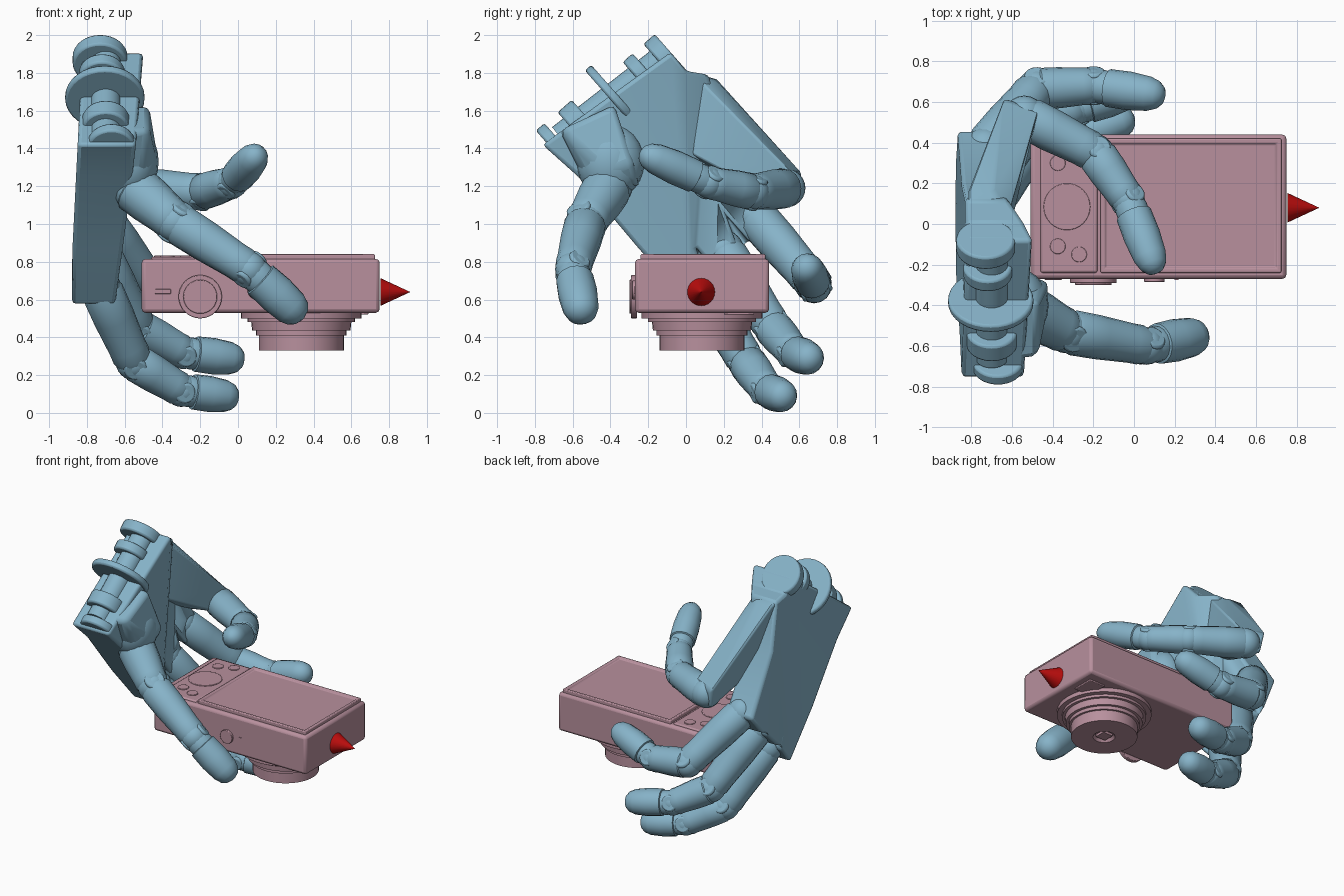
import bpy, bmesh
from math import cos, sin, pi
from mathutils import Vector as V

if "Cube" in bpy.data.objects:
    bpy.data.objects.remove(bpy.data.objects["Cube"])

def mat(name, c):
    m = bpy.data.materials.new(name)
    m.diffuse_color = (*c, 1)
    m.use_nodes = True
    m.node_tree.nodes["Principled BSDF"].inputs["Base Color"].default_value = m.diffuse_color
    return m

BLUE = mat("hand_blue", (0.24, 0.45, 0.58))
PINK = mat("camera_pink", (0.48, 0.28, 0.34))
RED = mat("arrow_red", (0.5, 0.004, 0.004))

def finish(name, bm, m, bevel=0, seg=2):
    bmesh.ops.recalc_face_normals(bm, faces=bm.faces)
    me = bpy.data.meshes.new(name)
    bm.to_mesh(me)
    bm.free()
    o = bpy.data.objects.new(name, me)
    bpy.context.collection.objects.link(o)
    me.materials.append(m)
    if bevel:
        b = o.modifiers.new("bevel", 'BEVEL')
        b.width, b.segments, b.limit_method, b.angle_limit = bevel, seg, 'ANGLE', 0.5
    bpy.ops.object.select_all(action='DESELECT')
    o.select_set(True)
    bpy.context.view_layer.objects.active = o
    bpy.ops.object.shade_smooth_by_angle(angle=0.6)
    return o

def lathe(name, a, b, prof, m, n=24, bevel=0):
    """Loft circles (t along a-b, radius) into a closed solid."""
    a, b = V(a), V(b)
    q = (b - a).to_track_quat('Z', 'Y')
    bm = bmesh.new()
    rings = [[bm.verts.new(a.lerp(b, t) + q @ V((r * cos(2 * pi * i / n), r * sin(2 * pi * i / n), 0)))
              for i in range(n)] for t, r in prof]
    for p, s in zip(rings, rings[1:]):
        for i in range(n):
            bm.faces.new((p[i], p[(i + 1) % n], s[(i + 1) % n], s[i]))
    bm.faces.new(rings[0][::-1])
    bm.faces.new(rings[-1])
    return finish(name, bm, m, bevel)

def disc(name, c, axis, r, h, m, bevel=0, n=32):
    c, d = V(c), V(axis).normalized() * h / 2
    return lathe(name, c - d, c + d, [(0, r), (1, r)], m, n, bevel)

def hull(name, pts, m, bevel=0):
    bm = bmesh.new()
    for p in pts:
        bm.verts.new(p)
    r = bmesh.ops.convex_hull(bm, input=bm.verts)
    bmesh.ops.delete(bm, geom=list({g for g in r["geom_interior"] if isinstance(g, bmesh.types.BMVert)}), context='VERTS')
    bmesh.ops.dissolve_limit(bm, angle_limit=0.03, verts=bm.verts, edges=bm.edges)
    return finish(name, bm, m, bevel)

def box(name, lo, hi, m, bevel=0):
    return hull(name, [(x, y, z) for x in (lo[0], hi[0]) for y in (lo[1], hi[1]) for z in (lo[2], hi[2])], m, bevel)

def ball(name, c, s, m):
    bm = bmesh.new()
    bmesh.ops.create_uvsphere(bm, u_segments=20, v_segments=12, radius=1)
    for v in bm.verts:
        v.co = V(c) + v.co * V(s)
    return finish(name, bm, m)

# Fingers: tapered bones, hinge joints and capped tips
MID = [(0, .82), (.08, .98), (.4, 1), (.8, .95), (.92, .97), (1, .85)]
TIP = [(0, .8), (.12, .9), (.2, .88), (.21, 1), (.5, 1.04), (.78, .95), (.9, .78), (.97, .5), (1, .15)]

def finger(name, pts, radii):
    pts = [V(p) for p in pts]
    last = len(pts) - 2
    for i in range(last + 1):
        prof = TIP if i == last else MID
        r0, r1 = radii[i], radii[i + 1]
        lathe(f"{name}_bone_{i+1}", pts[i], pts[i + 1], [(t, k * (r0 + (r1 - r0) * t)) for t, k in prof], BLUE, 16)
        ball(f"{name}_joint_{i+1}", pts[i], [r0 * .93] * 3, BLUE)
        if i:
            ax = (pts[i] - pts[i - 1]).cross(pts[i + 1] - pts[i])
            disc(f"{name}_hinge_{i+1}", pts[i], ax, r0 * .6, r0 * 1.78, BLUE, .012, 20)

finger("index_finger", [(-.73, .37, 1.04), (-.48, .665, .70), (-.2, .68, .67), (.15, .63, .79)], [.115, .105, .095, .088])
finger("middle_finger", [(-.74, .2, .86), (-.53, .46, .45), (-.29, .57, .32), (.03, .67, .28)], [.115, .105, .095, .09])
finger("ring_finger", [(-.73, .08, .67), (-.55, .32, .27), (-.3, .43, .12), (0, .53, .08)], [.115, .105, .095, .088])
finger("little_finger", [(-.54, .53, 1.19), (-.19, .35, 1.17), (-.03, .12, 1.22), (.11, -.24, 1.38)], [.11, .1, .09, .085])
finger("thumb", [(-.56, -.41, 1.2), (-.33, -.53, 1.01), (.06, -.6, .76), (.345, -.545, .5)], [.135, .115, .1, .102])

# Palm: tapered plate with slots between the knuckles (y, z, inner x)
outline = [(-.76, 1.42, -.54), (-.08, 1.91, -.5), (0, 1.81, -.54), (.12, 1.79, -.62), (.2, 1.45, -.64),
           (.46, 1.05, -.65), (.34, .90, -.65), (.21, 1.05, -.64), (.28, .86, -.65), (.16, .74, -.65),
           (.05, .88, -.64), (.12, .70, -.65), (.02, .57, -.65), (-.25, .87, -.61), (-.57, 1.25, -.56)]
bm = bmesh.new()
back = [bm.verts.new((-.88 + .05 * max(0, z - .8), y, z)) for y, z, x in outline]
front = [bm.verts.new((x, y, z)) for y, z, x in outline]
for i in range(len(back)):
    j = (i + 1) % len(back)
    bm.faces.new((back[i], back[j], front[j], front[i]))
caps = [bm.faces.new(back), bm.faces.new(front[::-1])]
bmesh.ops.triangulate(bm, faces=caps)
finish("palm", bm, BLUE, .02)

# Swelling at the thumb root
ball("thumb_root", (-.57, -.4, 1.33), (.15, .18, .2), BLUE)
hull("thumb_mount", [(-.8, -.7, 1.46), (-.47, -.66, 1.5), (-.47, -.38, 1.63), (-.8, -.38, 1.63), (-.42, -.42, 1.27),
                     (-.42, -.28, 1.33), (-.8, -.56, 1.25), (-.5, -.52, 1.22), (-.8, -.24, 1.2), (-.5, -.25, 1.2)], BLUE, .03)
# Little finger base wedge
hull("little_finger_base", [(-.83, .03, 1.8), (-.82, .16, 1.77), (-.62, .04, 1.8), (-.69, .16, 1.76), (-.74, 0, 1.36),
                            (-.6, .02, 1.38), (-.64, .62, 1.26), (-.47, .56, 1.27), (-.62, .6, 1.12),
                            (-.5, .54, 1.1), (-.62, .3, 1.19)], BLUE, .02)

# Wrist hinge: shaft with discs across the open end
ax = V((0, .75, .66))
lathe("wrist_shaft", (-.7, -.66, 1.45), (-.7, -.08, 1.9), [(0, .08), (1, .08)], BLUE)
for name, c, r, h in [("upper_lug", (-.73, -.1, 1.87), .145, .08), ("upper_collar", (-.72, -.23, 1.79), .12, .07),
                      ("wrist_disc", (-.705, -.38, 1.67), .21, .045), ("lower_collar", (-.7, -.56, 1.53), .125, .1),
                      ("lower_lug", (-.67, -.69, 1.42), .125, .06)]:
    disc(name, c, ax, r, h, BLUE, .012)

# Camera body, control pad and framed screen
box("camera_body", (-.51, -.27, .53), (.75, .44, .815), PINK, .02)
box("control_pad", (-.46, -.24, .8), (-.18, .41, .826), PINK, .01)
bm = bmesh.new()
bmesh.ops.create_cube(bm, size=1)
for v in bm.verts:
    v.co = V((.28, .09, .82)) + v.co * V((.89, .66, .04))
bm.faces.ensure_lookup_table()
top = max(bm.faces, key=lambda f: f.calc_center_median().z)
bmesh.ops.inset_region(bm, faces=[top], thickness=.03)
bmesh.ops.inset_region(bm, faces=[top], thickness=.01, depth=-.012)
finish("screen", bm, PINK, .006)

Z = (0, 0, 1)
disc("control_dial", (-.33, .085, .826), Z, .115, .012, PINK, .003)
for i, (x, y) in enumerate([(-.375, .3), (-.27, .34), (-.375, -.11), (-.27, -.15)]):
    disc(f"button_{i+1}", (x, y, .826), Z, .038, .012, PINK, .003)

# Shutter, power button and slot on the narrow side
disc("shutter_ring", (-.2, -.275, .615), (0, 1, 0), .115, .03, PINK, .004)
disc("shutter_button", (-.2, -.285, .615), (0, 1, 0), .09, .03, PINK, .004)
disc("power_button", (.1, -.275, .65), (0, 1, 0), .05, .02, PINK, .003)
box("side_slot", (-.44, -.275, .63), (-.355, -.26, .655), PINK, .003)
box("side_tab", (.2, -.275, .63), (.22, -.26, .67), PINK)

# Stepped lens with a recessed front
lathe("lens", (.335, .085, .54), (.335, .085, .33),
      [(0, .32), (.19, .32), (.19, .285), (.28, .285), (.28, .265), (.5, .26), (.5, .24), (.62, .24),
       (.62, .225), (1, .225), (1, .075), (.9, .06)], PINK, 40)
box("lens_shutter", (.295, .045, .335), (.375, .125, .36), PINK)
box("flash_window", (.56, .2, .52), (.69, .36, .54), PINK, .004)

# Red direction arrow
lathe("arrow_cone", (.755, .08, .64), (.91, .08, .64), [(0, .073), (1, .001)], RED)
